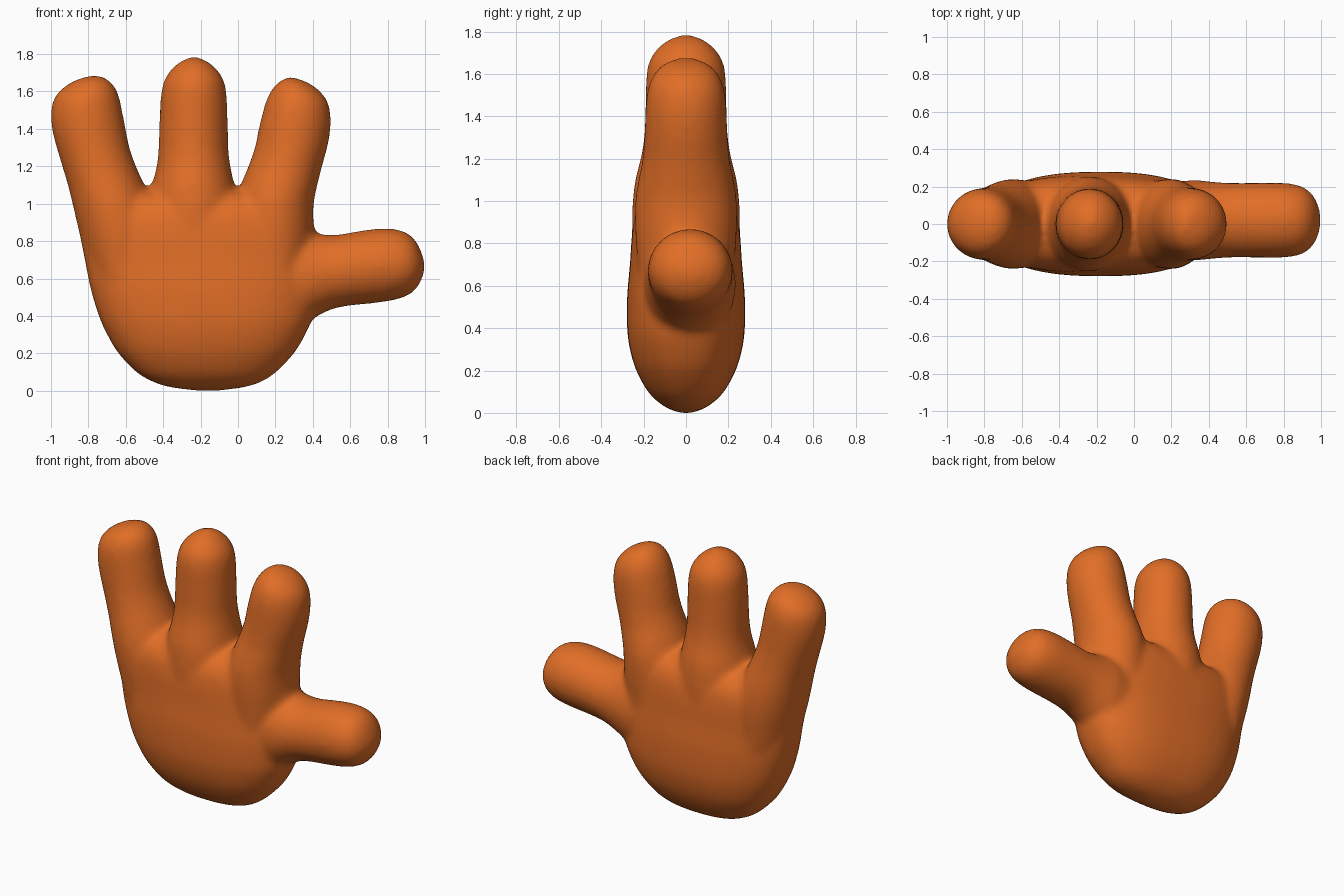
import bpy, bmesh, math

orange = bpy.data.materials.new("orange skin")
orange.diffuse_color = (0.75, 0.155, 0.02, 1)
SIDES = 40


def spline(p0, p1, p2, p3, t):
    """Smooth blend between rows p1 and p2."""
    return [b + 0.5 * t * (c - a + t * (2 * a - 5 * b + 4 * c - d + t * (3 * (b - c) + d - a)))
            for a, b, c, d in zip(p0, p1, p2, p3)]


def loft(bm, rows, power=2.0, along_x=False, y=0.0):
    """Closed tube from rows of (position, low edge, high edge, half depth)."""
    padded = [rows[0]] + rows + [rows[-1]]
    dense = [spline(*padded[i:i + 4], k / 3) for i in range(len(rows) - 1) for k in range(3)]
    dense.append(rows[-1])
    rings = []
    for pos, lo, hi, depth in dense:
        ring = []
        for i in range(SIDES):
            a = 2 * math.pi * i / SIDES
            c, s = math.cos(a), math.sin(a)
            u = (lo + hi) / 2 + (hi - lo) / 2 * math.copysign(abs(c) ** (2 / power), c)
            v = y + depth * math.copysign(abs(s) ** (2 / power), s)
            ring.append(bm.verts.new((pos, v, u) if along_x else (u, v, pos)))
        rings.append(ring)
    for a, b in zip(rings, rings[1:]):
        for i in range(SIDES):
            j = (i + 1) % SIDES
            bm.faces.new((a[i], a[j], b[j], b[i]))
    bm.faces.new(rings[0][::-1])
    bm.faces.new(rings[-1])


bm = bmesh.new()

# palm
loft(bm, [(0.0, -0.22, -0.10, 0.03), (0.02, -0.37, 0.04, 0.085), (0.05, -0.46, 0.13, 0.13),
          (0.1, -0.545, 0.205, 0.18), (0.2, -0.64, 0.30, 0.235), (0.3, -0.70, 0.36, 0.265),
          (0.4, -0.745, 0.40, 0.278), (0.55, -0.79, 0.42, 0.278), (0.7, -0.82, 0.42, 0.265),
          (0.85, -0.85, 0.41, 0.255), (0.95, -0.865, 0.40, 0.235), (1.02, -0.85, 0.38, 0.19),
          (1.06, -0.83, 0.35, 0.12), (1.08, -0.80, 0.32, 0.04)], power=2.5)

# little finger
loft(bm, [(0.6, -0.78, -0.42, 0.22), (0.85, -0.85, -0.42, 0.24), (1.0, -0.885, -0.46, 0.235),
          (1.1, -0.91, -0.50, 0.22), (1.2, -0.94, -0.545, 0.205), (1.3, -0.97, -0.58, 0.197),
          (1.4, -0.995, -0.60, 0.193), (1.5, -1.0, -0.62, 0.188), (1.57, -0.98, -0.635, 0.175),
          (1.62, -0.935, -0.655, 0.15), (1.66, -0.87, -0.69, 0.105), (1.685, -0.79, -0.74, 0.04)])

# middle finger
loft(bm, [(0.6, -0.5, 0.0, 0.25), (0.85, -0.5, 0.01, 0.255), (1.0, -0.48, 0.0, 0.252),
          (1.1, -0.46, -0.02, 0.24), (1.2, -0.435, -0.04, 0.215), (1.3, -0.425, -0.052, 0.198),
          (1.45, -0.42, -0.055, 0.192), (1.6, -0.41, -0.062, 0.187), (1.68, -0.385, -0.085, 0.165),
          (1.74, -0.335, -0.135, 0.115), (1.77, -0.29, -0.18, 0.065), (1.785, -0.25, -0.22, 0.02)])

# index finger
loft(bm, [(0.6, 0.0, 0.38, 0.22), (0.85, -0.02, 0.40, 0.24), (1.0, -0.01, 0.405, 0.24),
          (1.1, 0.015, 0.425, 0.225), (1.2, 0.055, 0.45, 0.205), (1.3, 0.09, 0.478, 0.197),
          (1.4, 0.11, 0.495, 0.193), (1.48, 0.13, 0.495, 0.188), (1.55, 0.15, 0.478, 0.175),
          (1.61, 0.18, 0.43, 0.145), (1.65, 0.215, 0.37, 0.1), (1.675, 0.26, 0.30, 0.04)])

# thumb
loft(bm, [(0.15, 0.3, 0.9, 0.2), (0.32, 0.34, 0.87, 0.215), (0.4, 0.385, 0.845, 0.208),
          (0.5, 0.435, 0.832, 0.2), (0.6, 0.455, 0.845, 0.2), (0.7, 0.465, 0.862, 0.2),
          (0.8, 0.478, 0.868, 0.2), (0.88, 0.497, 0.855, 0.188), (0.94, 0.53, 0.815, 0.155),
          (0.98, 0.59, 0.745, 0.095), (0.998, 0.645, 0.68, 0.03)], along_x=True, y=0.02)

mesh = bpy.data.meshes.new("cartoon_hand")
bmesh.ops.recalc_face_normals(bm, faces=bm.faces)
bm.to_mesh(mesh)
bm.free()
mesh.materials.append(orange)
hand = bpy.data.objects.new("cartoon_hand", mesh)
bpy.context.collection.objects.link(hand)

# fuse the parts into one soft skin
remesh = hand.modifiers.new("fuse", 'REMESH')
remesh.mode = 'VOXEL'
remesh.voxel_size = 0.018
remesh.use_smooth_shade = True
soften = hand.modifiers.new("soften", 'SMOOTH')
soften.factor = 0.5
soften.iterations = 14
